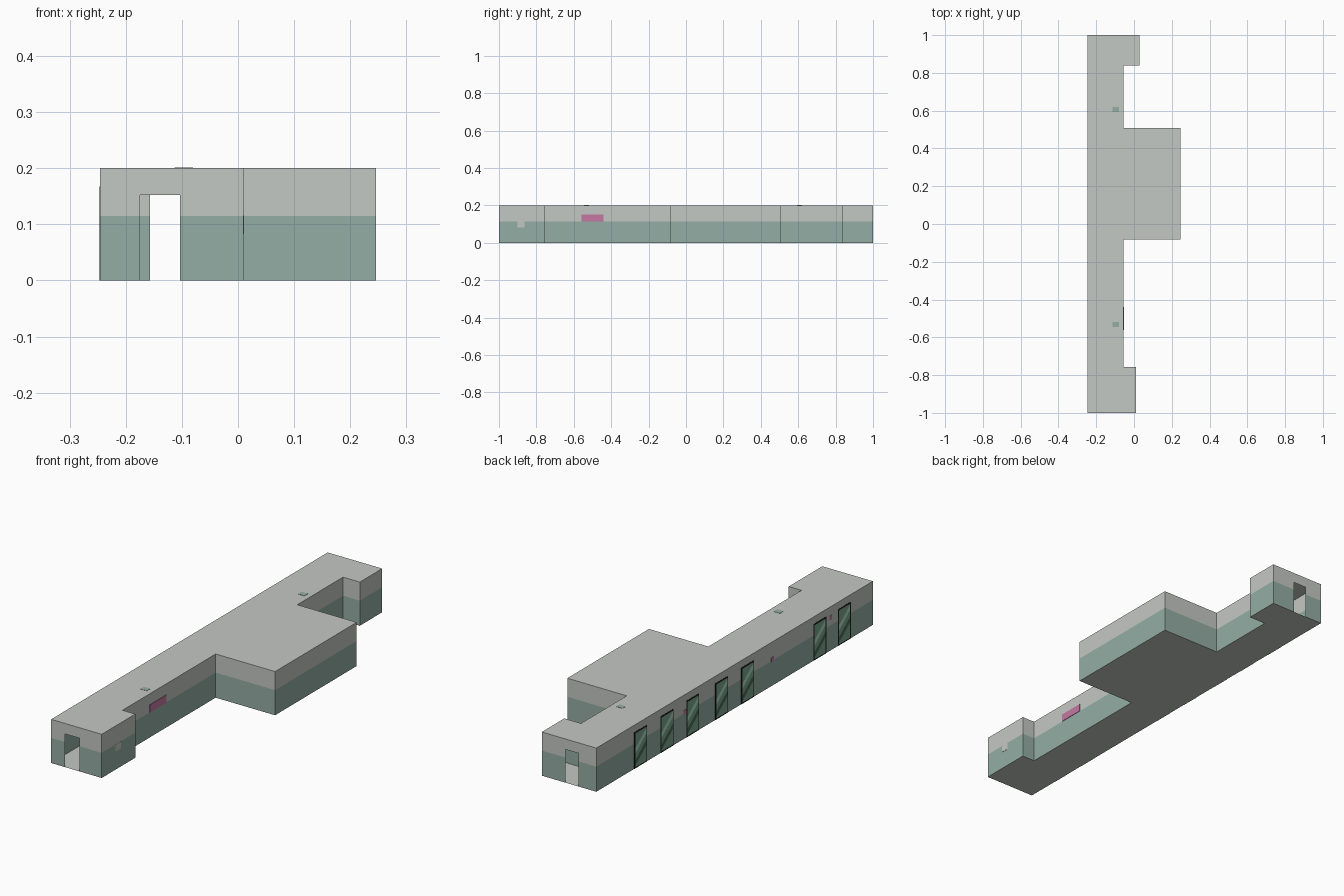
import bpy, bmesh
from mathutils import Vector

cube = bpy.data.objects.get("Cube")
if cube:
    bpy.data.objects.remove(cube, do_unlink=True)


def material(name, rgb):
    m = bpy.data.materials.new(name)
    m.use_nodes = True
    m.diffuse_color = (*rgb, 1)
    m.node_tree.nodes["Principled BSDF"].inputs["Base Color"].default_value = (*rgb, 1)
    return m


GREY = material("pale grey", (0.55, 0.58, 0.55))
TEAL = material("wall teal", (0.30, 0.42, 0.38))
PINK = material("pink", (0.55, 0.19, 0.36))
BLACK = material("door frame black", (0.01, 0.012, 0.011))
LIGHT = material("light door green", (0.42, 0.72, 0.53))
MID = material("middle door green", (0.20, 0.38, 0.27))
DARK = material("dark door green", (0.07, 0.15, 0.10))


def make_object(name, bm, mats):
    mesh = bpy.data.meshes.new(name)
    bm.to_mesh(mesh)
    bm.free()
    for m in mats:
        mesh.materials.append(m)
    obj = bpy.data.objects.new(name, mesh)
    bpy.context.collection.objects.link(obj)
    return obj


def box(name, lo, hi, mat):
    lo, hi = Vector(lo), Vector(hi)
    bm = bmesh.new()
    bmesh.ops.create_cube(bm, size=1)
    for v in bm.verts:
        v.co = (lo + hi) / 2 + v.co * (hi - lo)
    return make_object(name, bm, [mat])


# Building plan, counter-clockwise from the front right corner
HEIGHT, BAND, DOORWAY = 0.2, 0.115, 0.152
WEST, HALL, EAST = -0.246, -0.055, 0.246
plan = [(WEST, -1), (0.01, -1), (0.01, -0.757), (HALL, -0.757),
        (HALL, -0.083), (EAST, -0.083), (EAST, 0.507), (HALL, 0.507),
        (HALL, 0.838), (0.03, 0.838), (0.03, 1), (WEST, 1)]
# Doorways: index of the wall and the x range of the opening
doorways = {0: (-0.175, -0.103), 10: (-0.09, -0.157)}


# Hollow walls, two-coloured by height, with open end doorways
def add_wall(bm, p, q, opening):
    xs = [p[0], *opening, q[0]] if opening else [p[0], q[0]]
    ys = [p[1]] * (len(xs) - 1) + [q[1]]
    zs = [0, BAND, DOORWAY, HEIGHT]
    for i in range(len(xs) - 1):
        for j in range(3):
            if opening and i == 1 and j < 2:
                continue
            a, b = (xs[i], ys[i]), (xs[i + 1], ys[i + 1])
            corners = [(*a, zs[j]), (*b, zs[j]), (*b, zs[j + 1]), (*a, zs[j + 1])]
            face = bm.faces.new([bm.verts.new(c) for c in corners])
            face.material_index = 1 if j == 0 else 0


walls = bmesh.new()
for i, p in enumerate(plan):
    add_wall(walls, p, plan[(i + 1) % len(plan)], doorways.get(i))
bmesh.ops.remove_doubles(walls, verts=walls.verts, dist=1e-5)
make_object("walls", walls, [GREY, TEAL])

# Roof and floor sheets
for name, z, outline in (("roof", HEIGHT, plan), ("floor", 0, plan[::-1])):
    sheet = bmesh.new()
    sheet.faces.new([sheet.verts.new((x, y, z)) for x, y in outline])
    make_object(name, sheet, [GREY])


# Side doors: a black frame plate with a diagonally shaded panel
def side_door(index, y):
    half, top, edge = 0.046, 0.167, 0.006
    box(f"side_door_frame_{index}", (WEST - 0.001, y - half, 0),
        (WEST, y + half, top), BLACK)
    bm = bmesh.new()
    x = WEST - 0.002
    y0, y1, z0, z1 = y - half + edge, y + half - edge, edge, top - edge
    bm.faces.new([bm.verts.new(c) for c in
                  ((x, y1, z0), (x, y0, z0), (x, y0, z1), (x, y1, z1))])
    slope = Vector((0, 0.8, 1))
    levels = [0.045, 0.07, 0.1, 0.125]
    for level in levels:
        bmesh.ops.bisect_plane(bm, geom=bm.verts[:] + bm.edges[:] + bm.faces[:],
                               plane_co=(x, y, level), plane_no=slope)
    shades = [1, 2, 1, 0, 1]
    for f in bm.faces:
        c = f.calc_center_median()
        h = c.z + 0.8 * (c.y - y)
        f.material_index = shades[sum(h > level for level in levels)]
    make_object(f"side_door_panel_{index}", bm, [LIGHT, MID, DARK])


for i, y in enumerate((0.68, 0.49, 0.303, 0.094, -0.094, -0.616, -0.793)):
    side_door(i + 1, y)

# Small notices between the side doors
for i, (y, z) in enumerate(((0.36, 0.12), (-0.275, 0.12), (-0.695, 0.15))):
    box(f"notice_{i + 1}", (WEST - 0.001, y - 0.01, z - 0.01),
        (WEST, y + 0.01, z + 0.01), PINK)

# Pink board on the corridor wall and pale patch on the front block
box("wall_board", (HALL, -0.56, 0.115), (HALL + 0.002, -0.44, 0.15), PINK)
box("pale_patch", (0.01, -0.9, 0.083), (0.011, -0.863, 0.116), GREY)

# Roof patches
for i, y in enumerate((-0.532, 0.607)):
    box(f"roof_patch_{i + 1}", (-0.113, y - 0.013, HEIGHT),
        (-0.08, y + 0.013, HEIGHT + 0.001), TEAL)
